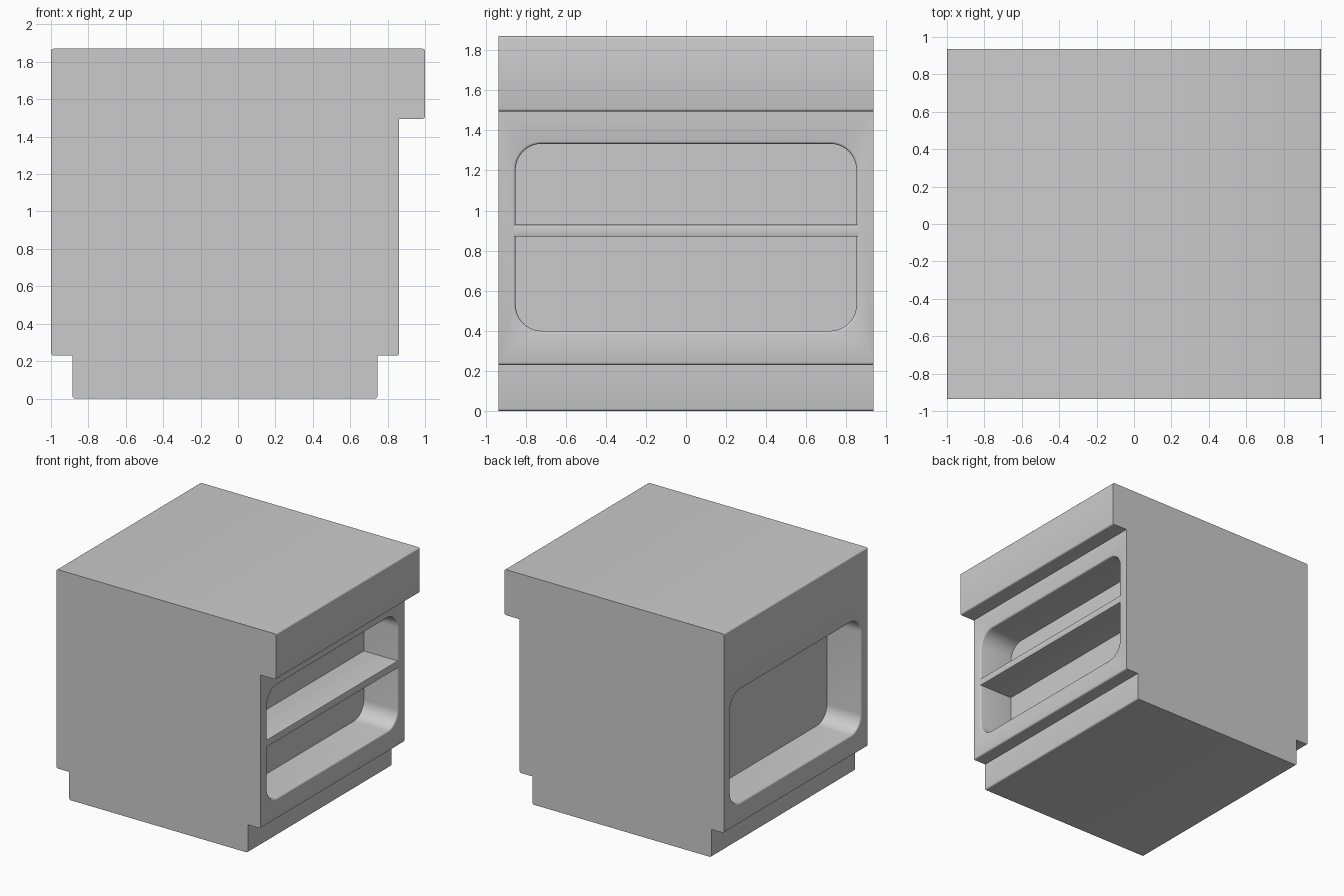
import bpy, bmesh
from math import sin, cos, pi, radians
from mathutils import Vector

if "Cube" in bpy.data.objects:
    bpy.data.objects.remove(bpy.data.objects["Cube"])


def rounded(points, r, n):
    """Round the convex corners of a counter-clockwise outline."""
    out = []
    for i, p in enumerate(points):
        p = Vector(p)
        a = (Vector(points[i - 1]) - p).normalized()
        b = (Vector(points[(i + 1) % len(points)]) - p).normalized()
        if b.x * a.y - b.y * a.x <= 0:
            out.append(p)
            continue
        c = p + (a + b) * r
        for k in range(n + 1):
            t = k / n * pi / 2
            out.append(c - b * r * cos(t) - a * r * sin(t))
    return out


def loft(name, rings):
    """Join equal-length rings into a closed solid."""
    bm = bmesh.new()
    loops = [[bm.verts.new(p) for p in ring] for ring in rings]
    for lo, hi in zip(loops, loops[1:]):
        for i in range(len(lo)):
            j = (i + 1) % len(lo)
            bm.faces.new((lo[i], lo[j], hi[j], hi[i]))
    bm.faces.new(loops[0][::-1])
    bm.faces.new(loops[-1])
    bmesh.ops.recalc_face_normals(bm, faces=bm.faces)
    me = bpy.data.meshes.new(name)
    bm.to_mesh(me)
    bm.free()
    ob = bpy.data.objects.new(name, me)
    bpy.context.collection.objects.link(ob)
    return ob


def smooth(ob):
    bpy.ops.object.select_all(action='DESELECT')
    ob.select_set(True)
    bpy.context.view_layer.objects.active = ob
    bpy.ops.object.shade_smooth_by_angle(angle=radians(35))


def recess_cutter(name, face_x, side, depth):
    """Rounded opening with a softened lip, cut inward from x = face_x."""
    lip = 0.013
    steps = [(-0.05, lip)]
    steps += [(lip * (1 - cos(t)), lip * (1 - sin(t))) for t in (0, pi / 6, pi / 3, pi / 2)]
    steps.append((depth, 0))
    rings = []
    for d, off in steps:
        w, z0, z1 = 0.85 + off, 0.40 - off, 1.333 + off
        outline = rounded([(-w, z0), (w, z0), (w, z1), (-w, z1)], 0.13 + off, 10)
        rings.append([(face_x - side * d, p.x, p.y) for p in outline])
    return loft(name, rings)


# Counter body: side profile with toe kicks and overhang, extruded along y
profile = [(-0.885, 0), (0.745, 0), (0.745, 0.23), (0.862, 0.23), (0.862, 1.495),
           (1, 1.495), (1, 1.87), (-1, 1.87), (-1, 0.23), (-0.885, 0.23)]
outline = rounded(profile, 0.013, 3)
body = loft("counter_body", [[(p.x, y, p.y) for p in outline] for y in (-0.935, 0.935)])

# Recesses on both long faces
for cutter in (recess_cutter("right_recess_cutter", 0.862, 1, 0.31),
               recess_cutter("left_recess_cutter", -1, -1, 0.31)):
    mod = body.modifiers.new("recess", 'BOOLEAN')
    mod.object = cutter
    mod.operation = 'DIFFERENCE'
    mod.solver = 'EXACT'
    bpy.ops.object.select_all(action='DESELECT')
    body.select_set(True)
    bpy.context.view_layer.objects.active = body
    bpy.ops.object.modifier_apply(modifier=mod.name)
    bpy.data.objects.remove(cutter, do_unlink=True)
smooth(body)

# Shelf across the right recess, front edges softened
shelf_outline = rounded([(0.54, 0.87), (0.861, 0.87), (0.861, 0.93), (0.54, 0.93)], 0.006, 2)
shelf = loft("shelf", [[(p.x, y, p.y) for p in shelf_outline] for y in (-0.865, 0.865)])
smooth(shelf)
